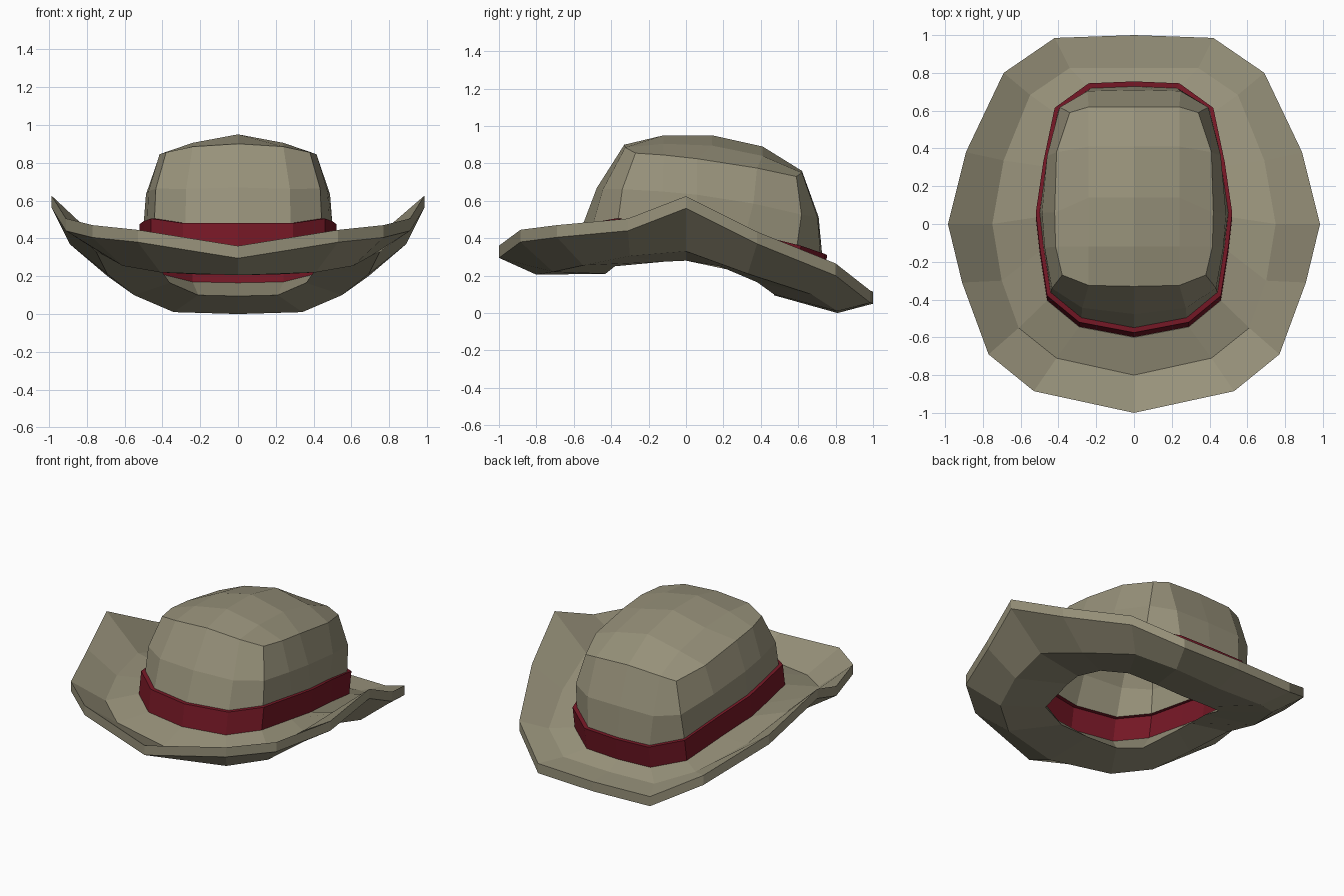
import bpy, bmesh
from mathutils import Vector

if "Cube" in bpy.data.objects:
    bpy.data.objects.remove(bpy.data.objects["Cube"])


def material(name, rgb):
    m = bpy.data.materials.new(name)
    m.diffuse_color = (*rgb, 1)
    m.use_nodes = True
    m.node_tree.nodes["Principled BSDF"].inputs["Base Color"].default_value = m.diffuse_color
    return m


felt = material("felt", (0.31, 0.285, 0.195))
ribbon = material("ribbon", (0.18, 0.009, 0.019))


def ring(half):
    """Mirror a half outline (back centre -> right -> front centre) to a closed loop."""
    pts = [Vector(p) for p in half]
    return pts + [Vector((-p.x, p.y, p.z)) for p in pts[-2:0:-1]]


def loft(bm, rings, closed=False):
    rows = [[bm.verts.new(p) for p in r] for r in rings]
    pairs = list(zip(rows, rows[1:])) + ([(rows[-1], rows[0])] if closed else [])
    for a, b in pairs:
        n = len(a)
        for i in range(n):
            j = (i + 1) % n
            bm.faces.new((a[i], a[j], b[j], b[i]))
    return rows


def finish(bm, name, mat):
    bmesh.ops.recalc_face_normals(bm, faces=bm.faces)
    me = bpy.data.meshes.new(name)
    bm.to_mesh(me)
    bm.free()
    me.materials.append(mat)
    ob = bpy.data.objects.new(name, me)
    bpy.context.collection.objects.link(ob)
    return ob


def moved(pts, dy, dz):
    return [p + Vector((0, dy, dz)) for p in pts]


def scaled(pts, s):
    """Scale in plan about the middle of the crown."""
    return [Vector((p.x * s, (p.y - .08) * s + .08, p.z)) for p in pts]


# Band: wall rising from the brim plus a narrow lip in to the crown
band_top = ring([(0, .755, .31), (.24, .745, .315), (.42, .615, .36), (.48, .33, .43), (.52, .06, .475),
                 (.50, -.12, .49), (.46, -.38, .505), (.29, -.52, .48), (0, -.575, .48)])
base = scaled(band_top, .96)
bottom = moved(band_top, -.025, -.155)
bm = bmesh.new()
loft(bm, [bottom, band_top, base])
finish(bm, "hat_band", ribbon)

# Brim: underside rings, the rim, then the upper side running in to the band
outer = ring([(0, 1, .05), (.42, .985, .055), (.69, .80, .20), (.89, .38, .37), (.985, 0, .56),
              (.91, -.31, .44), (.77, -.69, .405), (.53, -.885, .38), (0, -1, .295)])
mid = ring([(0, .81, 0), (.34, .81, .01), (.55, .67, .10), (.69, .33, .21), (.75, 0, .33),
            (.70, -.30, .305), (.61, -.55, .255), (.41, -.71, .22), (0, -.80, .205)])
inner = ring([(0, .47, .095), (.21, .47, .10), (.36, .38, .165), (.42, .18, .25), (.45, 0, .28),
              (.44, -.11, .275), (.39, -.38, .25), (.22, -.43, .21), (0, -.44, .21)])
mid_top = [p + Vector((0, .02 * max(p.y, 0), .075 + .05 * max(p.y, 0))) for p in mid]
bm = bmesh.new()
loft(bm, [inner, mid, outer, moved(outer, 0, .065), mid_top, moved(bottom, 0, .01)], closed=True)
finish(bm, "brim", felt)

# Crown: side walls bulging up to a ridge
ridge = ring([(0, .62, .76), (.24, .62, .75), (.34, .59, .73), (.41, .38, .775), (.42, .06, .825),
              (.415, -.12, .845), (.38, -.27, .855), (.24, -.325, .885), (0, -.33, .90)])
bulge = scaled([a.lerp(b, .45) for a, b in zip(base, ridge)], 1.05)
bm = bmesh.new()
top = loft(bm, [base, bulge, ridge])[-1]

# Crown top: five rows across, filled as a grid inside the ridge loop
rows = [[top[14], top[15], top[0], top[1], top[2]]]
for k, (y, z_side, z_mid) in enumerate([(.41, .84, .89), (.14, .895, .95), (-.12, .905, .95)]):
    middle = [bm.verts.new((x, y, z_mid if x == 0 else z_side)) for x in (-.24, 0, .24)]
    rows.append([top[13 - k]] + middle + [top[3 + k]])
rows.append([top[10], top[9], top[8], top[7], top[6]])
for a, b in zip(rows, rows[1:]):
    for i in range(4):
        bm.faces.new((a[i], a[i + 1], b[i + 1], b[i]))
finish(bm, "crown", felt)
